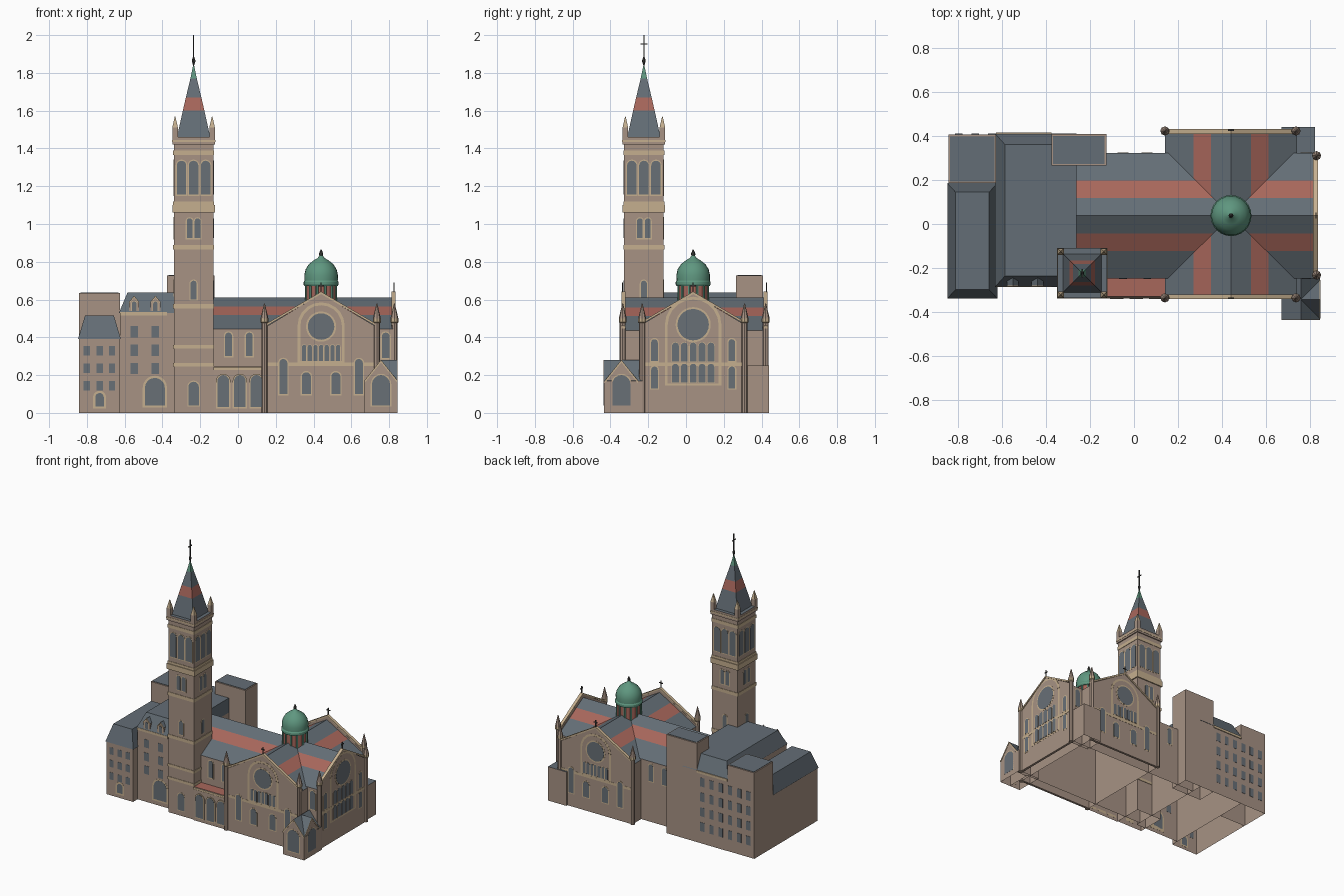
import bpy, bmesh
from math import sin, cos, pi, sqrt

if "Cube" in bpy.data.objects:
    bpy.data.objects.remove(bpy.data.objects["Cube"])


def material(name, *rgb):
    m = bpy.data.materials.new(name)
    m.use_nodes = True
    m.diffuse_color = (*rgb, 1)
    m.node_tree.nodes["Principled BSDF"].inputs["Base Color"].default_value = (*rgb, 1)
    return m


STONE = material("brown stone", .385, .288, .23)
SLATE = material("slate", .127, .155, .18)
GLASS = material("window glass", .14, .162, .183)
RED = material("red tile", .39, .135, .105)
TAN = material("pale trim", .56, .43, .275)
GREEN = material("copper green", .115, .31, .215)
IRON = material("dark iron", .055, .055, .052)


def finish(name, bm, mats):
    bmesh.ops.recalc_face_normals(bm, faces=bm.faces)
    me = bpy.data.meshes.new(name)
    bm.to_mesh(me)
    bm.free()
    for m in mats:
        me.materials.append(m)
    ob = bpy.data.objects.new(name, me)
    bpy.context.collection.objects.link(ob)
    return ob


# Box, open underneath on the ground, whose top may be inset and have its own colour
def box(name, x0, x1, y0, y1, z0, z1, mat, top=None, inset=(0, 0, 0, 0)):
    bm = bmesh.new()
    a, b, c, d = inset
    low = [bm.verts.new(p) for p in ((x0, y0, z0), (x1, y0, z0), (x1, y1, z0), (x0, y1, z0))]
    high = [bm.verts.new(p) for p in ((x0 + a, y0 + c, z1), (x1 - b, y0 + c, z1),
                                      (x1 - b, y1 - d, z1), (x0 + a, y1 - d, z1))]
    if z0 > 0:
        bm.faces.new(low)
    bm.faces.new(high).material_index = 1
    for i in range(4):
        bm.faces.new((low[i], low[i - 1], high[i - 1], high[i]))
    return finish(name, bm, [mat, top or mat])


# Block with a flat slate roof inside a stone rim
def rimmed(name, x0, x1, y0, y1, z1):
    box(name, x0, x1, y0, y1, 0, z1, STONE)
    e = .008
    box(name + "_roof", x0 + e, x1 - e, y0 + e, y1 - e, z1 - .001, z1 + .003, SLATE)


# Turned shape; mats gives one colour per profile step
def lathe(name, cx, cy, profile, segs, mats, turn=0.0):
    bm = bmesh.new()
    rings = [[bm.verts.new((cx + r * cos(turn + 2 * pi * i / segs), cy + r * sin(turn + 2 * pi * i / segs), z))
              for i in range(segs)] for r, z in profile]
    used = list(dict.fromkeys(mats))
    for k in range(len(rings) - 1):
        for i in range(segs):
            f = bm.faces.new((rings[k][i - 1], rings[k][i], rings[k + 1][i], rings[k + 1][i - 1]))
            f.material_index = used.index(mats[min(k, len(mats) - 1)])
    bm.faces.new(rings[0])
    bm.faces.new(rings[-1]).material_index = used.index(mats[-1])
    return finish(name, bm, used)


WALL = {"front": lambda u, z, p, d: (u, p - d, z), "back": lambda u, z, p, d: (u, p + d, z),
        "right": lambda u, z, p, d: (p + d, u, z), "left": lambda u, z, p, d: (p - d, u, z)}


# Flat outlines extruded outward from a wall plane
def plates(name, side, plane, outlines, depth, mat):
    bm = bmesh.new()
    for pts in outlines:
        near, far = [[bm.verts.new(WALL[side](u, z, plane, d)) for u, z in pts] for d in (-.001, depth)]
        bm.faces.new(near)
        bm.faces.new(far)
        for i in range(len(pts)):
            bm.faces.new((near[i - 1], near[i], far[i], far[i - 1]))
    return finish(name, bm, [mat])


def rect(u, z0, z1, w):
    return [(u - w / 2, z0), (u + w / 2, z0), (u + w / 2, z1), (u - w / 2, z1)]


def arch(u, z0, z1, w):
    r = w / 2
    return [(u - r, z0), (u + r, z0)] + [(u + r * cos(pi * i / 10), z1 - r + r * sin(pi * i / 10)) for i in range(11)]


def disc(u, z, r):
    return [(u + r * cos(pi * i / 14), z + r * sin(pi * i / 14)) for i in range(28)]


# Arched windows with pale surrounds; specs are (centre, sill, top, width)
def windows(name, side, plane, specs, trim=.007, lift=0.0):
    plates(name + "_trim", side, plane, [arch(u, a - trim, b + trim, w + 2 * trim) for u, a, b, w in specs],
           lift + .001, TAN)
    plates(name + "_glass", side, plane, [arch(*s) for s in specs], lift + .002, GLASS)


# Pitched body along an axis, with an optional coloured stripe on each slope
def pitched(name, axis, c, half, a0, a1, eave, ridge, z0=0.0, stripe=None):
    bm = bmesh.new()
    offs = [half] + ([stripe[1], stripe[0]] if stripe else [])
    hz = lambda o: ridge - (ridge - eave) * o / half
    prof = [(-half, z0)] + [(-o, hz(o)) for o in offs] + [(0, ridge)]
    prof += [(o, hz(o)) for o in reversed(offs)] + [(half, z0)]
    ends = [[bm.verts.new((c + o, a, z) if axis == "y" else (a, c + o, z)) for o, z in prof] for a in (a0, a1)]
    for e in ends:
        bm.faces.new(e)
    for i in range(0 if z0 > 0 else 1, len(prof)):
        f = bm.faces.new((ends[0][i - 1], ends[0][i], ends[1][i], ends[1][i - 1]))
        mid = abs(prof[i - 1][0] + prof[i][0]) / 2
        if 1 < i < len(prof) - 1:
            f.material_index = 2 if stripe and stripe[0] < mid < stripe[1] else 1
    return finish(name, bm, [STONE, SLATE, RED])


def coping(name, side, plane, c, half, eave, peak, t, depth):
    plates(name, side, plane, [[(c, peak - t), (c, peak), (c + s * half, eave), (c + s * half, eave - t)]
                               for s in (1, -1)], depth, TAN)


def cross(name, x, y, z0, z1, arm, along, w=.003):
    box(name + "_post", x - w, x + w, y - w, y + w, z0, z1, IRON)
    ax, ay = (arm, w) if along == "x" else (w, arm)
    zc = z0 + (z1 - z0) * .72
    box(name + "_arm", x - ax, x + ax, y - ay, y + ay, zc - w, zc + w, IRON)


CX, CY = .44, .038
# Church: nave and transept crossing at one ridge height
pitched("nave", "x", CY, .285, -.26, .82, .445, .61, stripe=(.08, .16))
pitched("transept", "y", CX, .30, -.325, .415, .437, .61, stripe=(.09, .17))
for side, plane in (("front", -.32), ("back", .41), ("right", .814)):
    east = side == "right"
    c, half = (CY, .272) if east else (CX, .30)
    eave = .64 - .597 * half
    face = plane + (-.016 if side == "front" else .016)
    gable = [(c - half, 0), (c + half, 0), (c + half, eave - .01), (c, .63), (c - half, eave - .01)]
    plates(side + "_gable", side, plane, [gable], .016, STONE)
    coping(side + "_gable_coping", side, plane, c, half + .01, eave, .642, .013, .021)
    plates(side + "_gable_band", side, face, [rect(c, .247, .266, 2 * half)], .0015, TAN)
    # Great arch panel, rose and window rows
    w, z0, top = (.30, .145, .615) if east else (.25, .266, .585)
    plates(side + "_great_arch", side, face, [arch(c, z0, top, w)], .001, TAN)
    plates(side + "_arch_panel", side, face, [arch(c, z0 + .01, top - .015, w - .03)], .002, STONE)
    rz, rr = (.467, .083) if east else (.457, .07)
    plates(side + "_rose_ring", side, face, [disc(c, rz, rr + .01)], .003, TAN)
    plates(side + "_rose_glass", side, face, [disc(c, rz, rr)], .004, GLASS)
    if east:
        row = [(c + k * .047, z, z + .1, .036) for k in range(-2, 3) for z in (.16, .272)]
        windows("right_aisle_windows", side, face,
                [(c + s * .205, a, a + .115, .035) for s in (1, -1) for a in (.13, .275)])
        plates("right_panel_band", side, face, [rect(c, .247, .266, .28)], .003, TAN)
    else:
        row = [(c + k * .03, .275, .36, .022) for k in range(-3, 4)]
        windows(side + "_low_windows", side, face, [(c + s * .078, .1, .215, .048) for s in (1, -1)])
        windows(side + "_aisle_windows", side, face, [(c + s * .2, .1, .285, .042) for s in (1, -1)])
    windows(side + "_window_row", side, face, row, .003, .002)
    # Finial cross on the gable peak
    x, y = (.826, CY) if east else (CX, face)
    cross(side + "_gable_cross", x, y, .63, .69, .014, "y" if east else "x")

# Corner pinnacles
for i, (x, y) in enumerate([(.14, -.335), (.735, -.335), (.14, .422), (.735, .422), (.828, .31), (.828, -.232)]):
    lathe("pinnacle_%d" % i, x, y, [(.016, 0), (.016, .475), (.021, .48), (.021, .5), (.002, .58)],
          8, [STONE, TAN, TAN, STONE])

for side, plane in (("front", CY - .285), ("back", CY + .285)):
    windows(side + "_nave_windows", side, plane, [(-.05, .3, .425, .036), (.06, .3, .425, .036), (.782, .29, .425, .04)])

# Dome over the crossing
lathe("drum", CX, CY, [(.082, .52), (.082, .69)], 24, [RED])
for i in range(12):
    a = 2 * pi * (i + .5) / 12
    lathe("drum_pilaster_%d" % i, CX + .08 * cos(a), CY + .08 * sin(a), [(.008, .54), (.008, .68)], 6, [GREEN])
dome = lathe("dome", CX, CY, [(.088, .672), (.093, .68), (.093, .692), (.088, .7), (.089, .73), (.082, .76), (.065, .787),
                              (.04, .807), (.018, .82), (.007, .836)], 24, [GREEN])
lathe("dome_finial", CX, CY, [(.006, .825), (.011, .837), (.011, .845), (.002, .866)], 8, [IRON])
bpy.context.view_layer.objects.active = dome
dome.select_set(True)
bpy.ops.object.shade_smooth_by_angle()

# Bell tower
TX, TY, H = -.235, -.223, .105


def square(name, h, z0, z1, mat, top=None):
    box(name, TX - h, TX + h, TY - h, TY + h, z0, z1, mat, top)


square("tower_shaft", H, 0, 1.45, STONE)
for i, (z0, z1) in enumerate([(.245, .265), (.34, .36), (.553, .577), (.865, .89), (1.1, 1.118), (1.365, 1.39)]):
    square("tower_band_%d" % i, H + .003, z0, z1, TAN)
for i, z in enumerate((1.06, 1.42)):
    square("tower_cornice_%d" % i, .113, z, z + .04, (TAN, STONE)[i], (TAN, SLATE)[i])
square("tower_cornice_line", .115, 1.434, 1.445, TAN)
for side, c, plane in (("front", TX, TY - H), ("back", TX, TY + H), ("right", TY, TX + H), ("left", TY, TX - H)):
    specs = [(c + k * .064, 1.155, 1.335, .05) for k in (-1, 0, 1)]
    specs += [(c + s * .021, .925, 1.03, .03) for s in (1, -1)] + [(c, .6, .7, .032)]
    if side == "front":
        specs.append((c, .04, .165, .055))
    windows("tower_%s_windows" % side, side, plane, specs, .006)
q = sqrt(2)
lathe("spire", TX, TY, [(.089 * q, 1.455), (.057 * q, 1.6), (.041 * q, 1.67), (.017 * q, 1.77), (.002, 1.845)],
      4, [SLATE, RED, SLATE, GREEN], pi / 4)
for sx in (1, -1):
    for sy in (1, -1):
        lathe("tower_pinnacle", TX + sx * .098, TY + sy * .098,
              [(.021, 1.44), (.021, 1.51), (.002, 1.57)], 4, [STONE, TAN], pi / 4)
lathe("spire_ball", TX, TY, [(.003, 1.84), (.009, 1.86), (.009, 1.868), (.003, 1.885)], 8, [IRON])
cross("spire_cross", TX, TY, 1.83, 2.0, .019, "y")

# Arcade between tower and transept
box("arcade", -.13, .14, -.335, -.24, 0, .245, STONE, RED, (0, 0, .006, 0))
windows("arcade_arches", "front", -.335, [(k * .088 + .01, .03, .2, .062) for k in (-1, 0, 1)], lift=.003)
plates("arcade_band", "front", -.335, [rect(.005, .228, .243, .27)], .002, TAN)

# Corner porch with crossing gables, and the plain annex behind
pitched("porch", "y", .757, .087, -.434, -.23, .17, .28)
pitched("porch_side_gable", "x", -.342, .087, .757, .843, .17, .28)
for side, c, plane in (("front", .757, -.434), ("right", -.342, .843)):
    windows("porch_%s_arch" % side, side, plane, [(c, .04, .2, .095)])
    coping("porch_%s_coping" % side, side, plane, c, .087, .172, .281, .014, .002)
box("annex", .67, .82, .3, .44, 0, .25, STONE, SLATE)

# Residence: main block, left wing, rear blocks
box("residence", -.625, -.26, -.28, .408, 0, .53, STONE)
box("residence_roof", -.63, -.26, -.285, .41, .53, .637, SLATE, inset=(.045, 0, .05, .05))
box("wing", -.842, -.625, -.332, .19, 0, .39, STONE)
box("wing_roof", -.847, -.62, -.338, .185, .39, .515, SLATE, inset=(.037, .037, .04, .04))
rimmed("wing_rear", -.842, -.625, .185, .406, .634)
rimmed("stair_block", -.375, -.125, .265, .408, .728)
for side, plane in (("front", -.28), ("back", .408)):
    plates("residence_%s_cornice" % side, side, plane, [rect(-.5, .515, .533, .25)], .006, TAN)
for x in (-.55, -.437):
    pitched("dormer", "y", x, .027, -.28, -.18, .585, .618, .53)
    coping("dormer_coping", "front", -.28, x, .027, .587, .62, .01, .003)
    windows("dormer_window", "front", -.28, [(x, .54, .59, .024)], .004)
plates("residence_front_windows", "front", -.28, [rect(x, z, z + .06, .04) for x in (-.55, -.437) for z in (.205, .302, .4)],
       .0015, GLASS)
windows("residence_door", "front", -.28, [(-.44, .04, .185, .105)], .012)
plates("wing_front_windows", "front", -.332, [rect(x, z, z + .052, .034) for x in (-.8, -.733, -.667)
                                              for z in (.118, .21, .303)], .0015, GLASS)
windows("wing_door", "front", -.332, [(-.733, .035, .105, .045)], .012)
plates("rear_windows", "back", .408, [rect(-.42 - k * .075, z, z + .065, .034) for k in range(6)
                                      for z in (.09, .2, .31, .42)], .0015, GLASS)
